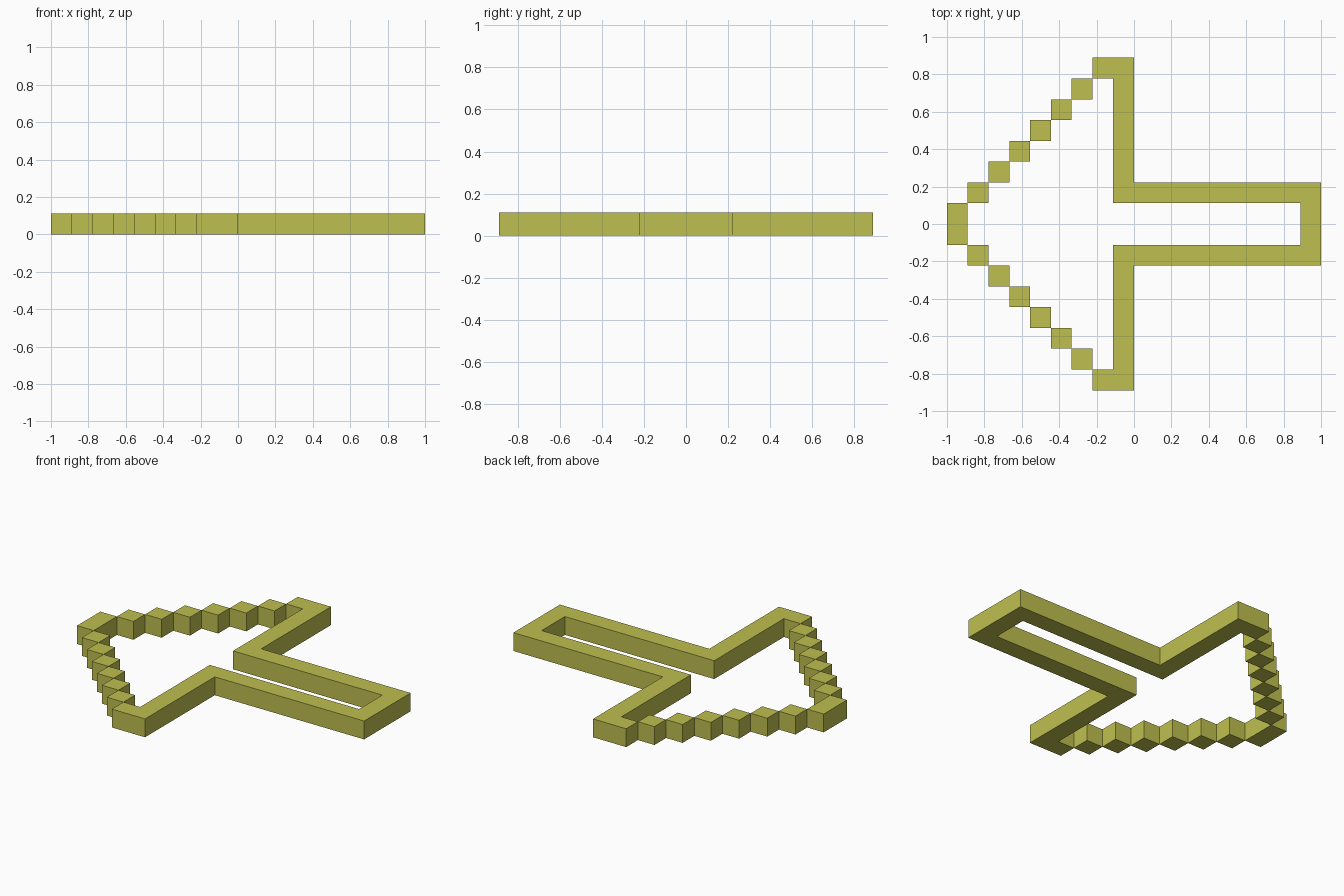
import bpy
import bmesh

cube = bpy.data.objects.get("Cube")
if cube:
    bpy.data.objects.remove(cube, do_unlink=True)

U = 1 / 9  # one grid cell, also the thickness of the frame

olive = bpy.data.materials.new("olive yellow")
olive.use_nodes = True
colour = (0.52, 0.52, 0.08, 1)
olive.diffuse_color = colour
olive.node_tree.nodes["Principled BSDF"].inputs["Base Color"].default_value = colour


def prism(name, outline):
    """Extrude a flat outline, given in grid cells, one cell upwards."""
    bm = bmesh.new()
    base = bm.faces.new([bm.verts.new((x * U, y * U, 0)) for x, y in outline])
    new = bmesh.ops.extrude_face_region(bm, geom=[base], use_keep_orig=True)["geom"]
    bmesh.ops.translate(bm, vec=(0, 0, U),
                        verts=[v for v in new if isinstance(v, bmesh.types.BMVert)])
    bmesh.ops.recalc_face_normals(bm, faces=bm.faces)
    mesh = bpy.data.meshes.new(name)
    bm.to_mesh(mesh)
    bm.free()
    mesh.materials.append(olive)
    obj = bpy.data.objects.new(name, mesh)
    bpy.context.collection.objects.link(obj)
    return obj


def block(name, x0, x1, y0, y1):
    return prism(name, [(x0, y0), (x1, y0), (x1, y1), (x0, y1)])


# Continuous frame: shaft of the arrow and the back of its head
half = [(-2, 7), (-2, 8), (0, 8), (0, 2), (9, 2)]
inner = [(8, -1), (8, 1), (-1, 1), (-1, 7)]
prism("arrow_frame", half + [(x, -y) for x, y in reversed(half)]
      + [(-1, -7), (-1, -1)] + inner)

# Tip of the arrow
block("arrow_tip", -9, -8, -1, 1)

# Stepped diagonal edges of the head, touching corner to corner
for i in range(6):
    x, y = i - 8, i + 1
    block(f"back_step_{i + 1}", x, x + 1, y, y + 1)
    block(f"front_step_{i + 1}", x, x + 1, -y - 1, -y)
